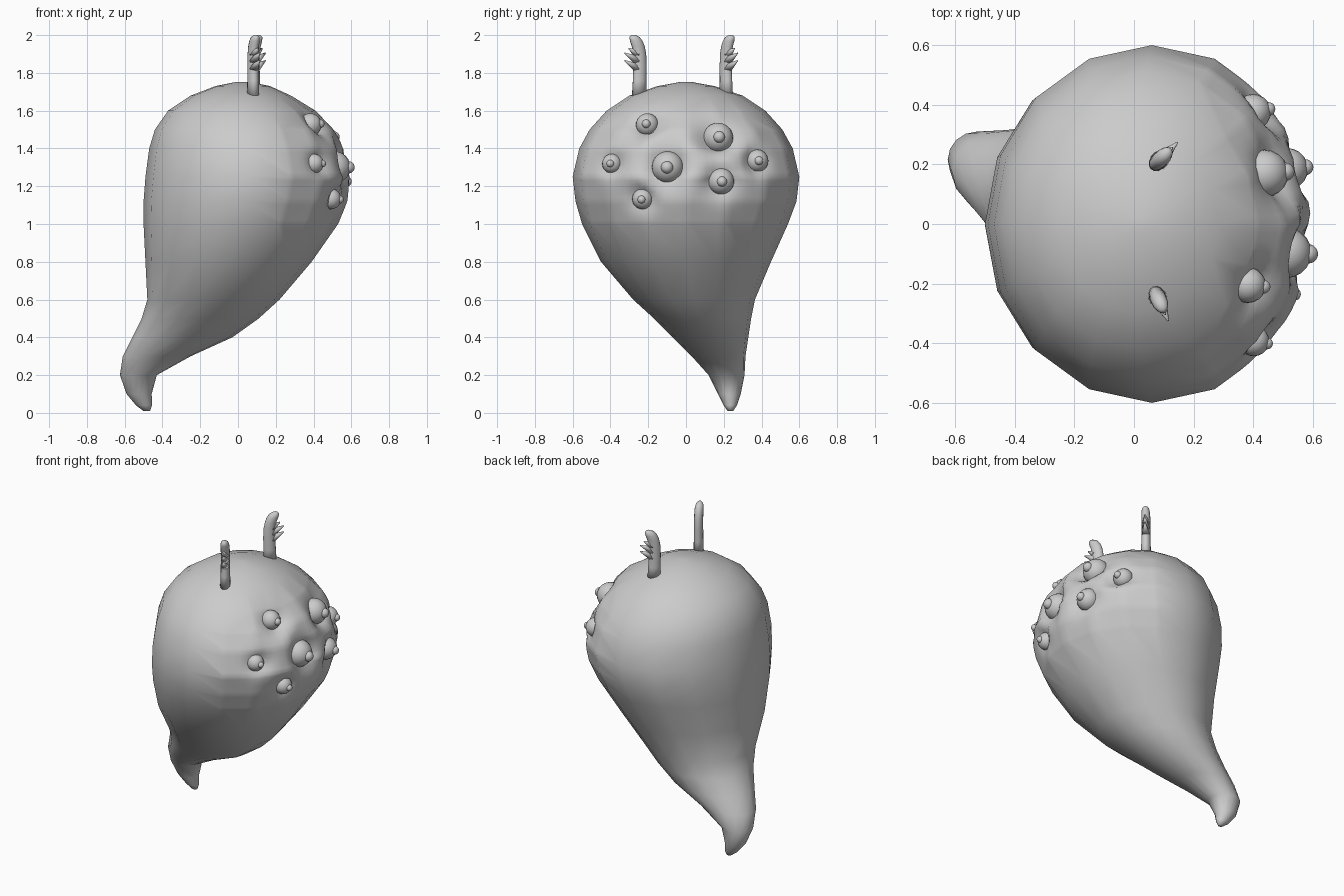
import bpy, bmesh, math
from mathutils import Vector, Matrix
from mathutils.bvhtree import BVHTree

if "Cube" in bpy.data.objects:
    bpy.data.objects.remove(bpy.data.objects["Cube"])


def loft(bm, sections, sides):
    """Skin horizontal ellipses (z, xmin, xmax, ymin, ymax)."""
    rings = []
    for z, x0, x1, y0, y1 in sections:
        ring = []
        for i in range(sides):
            a = 2 * math.pi * i / sides
            ring.append(bm.verts.new(((x0 + x1) / 2 + (x1 - x0) / 2 * math.cos(a),
                                      (y0 + y1) / 2 + (y1 - y0) / 2 * math.sin(a), z)))
        rings.append(ring)
    for a, b in zip(rings, rings[1:]):
        for i in range(sides):
            j = (i + 1) % sides
            bm.faces.new((a[i], a[j], b[j], b[i]))
    for ring in (rings[0], rings[-1]):
        bm.faces.new(ring)
    bmesh.ops.recalc_face_normals(bm, faces=bm.faces)


def finish(bm, name):
    mesh = bpy.data.meshes.new(name)
    for f in bm.faces:
        f.smooth = True
    bm.to_mesh(mesh)
    bm.free()
    obj = bpy.data.objects.new(name, mesh)
    bpy.context.collection.objects.link(obj)
    return obj


# Body: round head tapering to a tail that curls to the back corner
body_sections = [
    (0.01, -0.50, -0.465, 0.22, 0.25),
    (0.04, -0.54, -0.455, 0.20, 0.27),
    (0.10, -0.59, -0.457, 0.17, 0.29),
    (0.20, -0.625, -0.43, 0.12, 0.31),
    (0.30, -0.61, -0.25, 0.03, 0.315),
    (0.40, -0.56, -0.03, -0.07, 0.33),
    (0.50, -0.51, 0.11, -0.17, 0.345),
    (0.60, -0.48, 0.22, -0.28, 0.365),
    (0.80, -0.49, 0.39, -0.45, 0.45),
    (1.00, -0.50, 0.53, -0.55, 0.54),
    (1.12, -0.50, 0.58, -0.585, 0.585),
    (1.25, -0.49, 0.61, -0.60, 0.60),
    (1.40, -0.47, 0.57, -0.565, 0.565),
    (1.50, -0.44, 0.51, -0.51, 0.51),
    (1.60, -0.37, 0.41, -0.42, 0.42),
    (1.68, -0.25, 0.28, -0.30, 0.30),
    (1.73, -0.12, 0.17, -0.15, 0.15),
    (1.752, -0.01, 0.06, -0.03, 0.03),
]
body = bmesh.new()
loft(body, body_sections, 16)

# Eyes: (y, z, radius), seated in the front of the head
eyes = [(-0.21, 1.53, 0.06), (0.175, 1.46, 0.08), (-0.40, 1.32, 0.052),
        (-0.10, 1.30, 0.085), (0.385, 1.335, 0.06), (0.19, 1.225, 0.07),
        (-0.235, 1.13, 0.055)]
tree = BVHTree.FromBMesh(body)
sockets = []
for n, (y, z, r) in enumerate(eyes, 1):
    hit = tree.ray_cast(Vector((2, y, z)), Vector((-1, 0, 0)))[0]
    look = Vector((1, 0.5 * y, 0.4 * (z - 1.3))).normalized()
    centre = hit - look * r * 0.8
    sockets.append((hit, r))
    for name, pos, rad in (("eyeball", centre, r), ("pupil", centre + look * r * 0.88, r * 0.38)):
        bm = bmesh.new()
        bmesh.ops.create_uvsphere(bm, u_segments=20, v_segments=12, radius=rad,
                                  matrix=Matrix.Translation(pos))
        finish(bm, f"{name}_{n}")

# Eye sockets: refine the face area and press dents into it
face_edges = [e for e in body.edges
              if all(v.co.x > 0.2 and 0.95 < v.co.z < 1.65 for v in e.verts)]
bmesh.ops.subdivide_edges(body, edges=face_edges, cuts=5, use_grid_fill=True)
body.normal_update()
for v in body.verts:
    if v.co.x > 0.2 and v.co.z > 0.95:
        dent = max(r * math.exp(-((v.co - h).length / (1.25 * r)) ** 2) for h, r in sockets)
        v.co -= v.normal * dent
finish(body, "body")


# Horns: flat curved stems with small barbs on the outer side
stem = [(1.68, 0.0, 0.041), (1.76, -0.002, 0.038), (1.84, -0.004, 0.037),
        (1.90, -0.002, 0.036), (1.94, 0.006, 0.036), (1.97, 0.018, 0.035),
        (1.99, 0.028, 0.028), (2.00, 0.033, 0.013)]
barbs = [(1.825, 0.085, 1.865), (1.865, 0.085, 1.905), (1.90, 0.062, 1.93)]


def horn(name, x, y, angle):
    bm = bmesh.new()
    loft(bm, [(z, u - w, u + w, -0.75 * w, 0.75 * w) for z, u, w in stem], 14)
    for z, tip_u, tip_z in barbs:
        base, tip = Vector((0.01, 0, z)), Vector((tip_u, 0, tip_z))
        d = tip - base
        rot = d.to_track_quat('Z', 'Y').to_matrix().to_4x4()
        bmesh.ops.create_cone(bm, cap_ends=True, segments=10, radius1=0.026, radius2=0.003,
                              depth=d.length,
                              matrix=Matrix.Translation((base + tip) / 2) @ rot)
    bm.transform(Matrix.Translation((x, y, 0)) @ Matrix.Rotation(math.radians(angle), 4, 'Z'))
    finish(bm, name)


horn("horn_right", 0.08, -0.247, -66)
horn("horn_left", 0.085, 0.213, 45)
